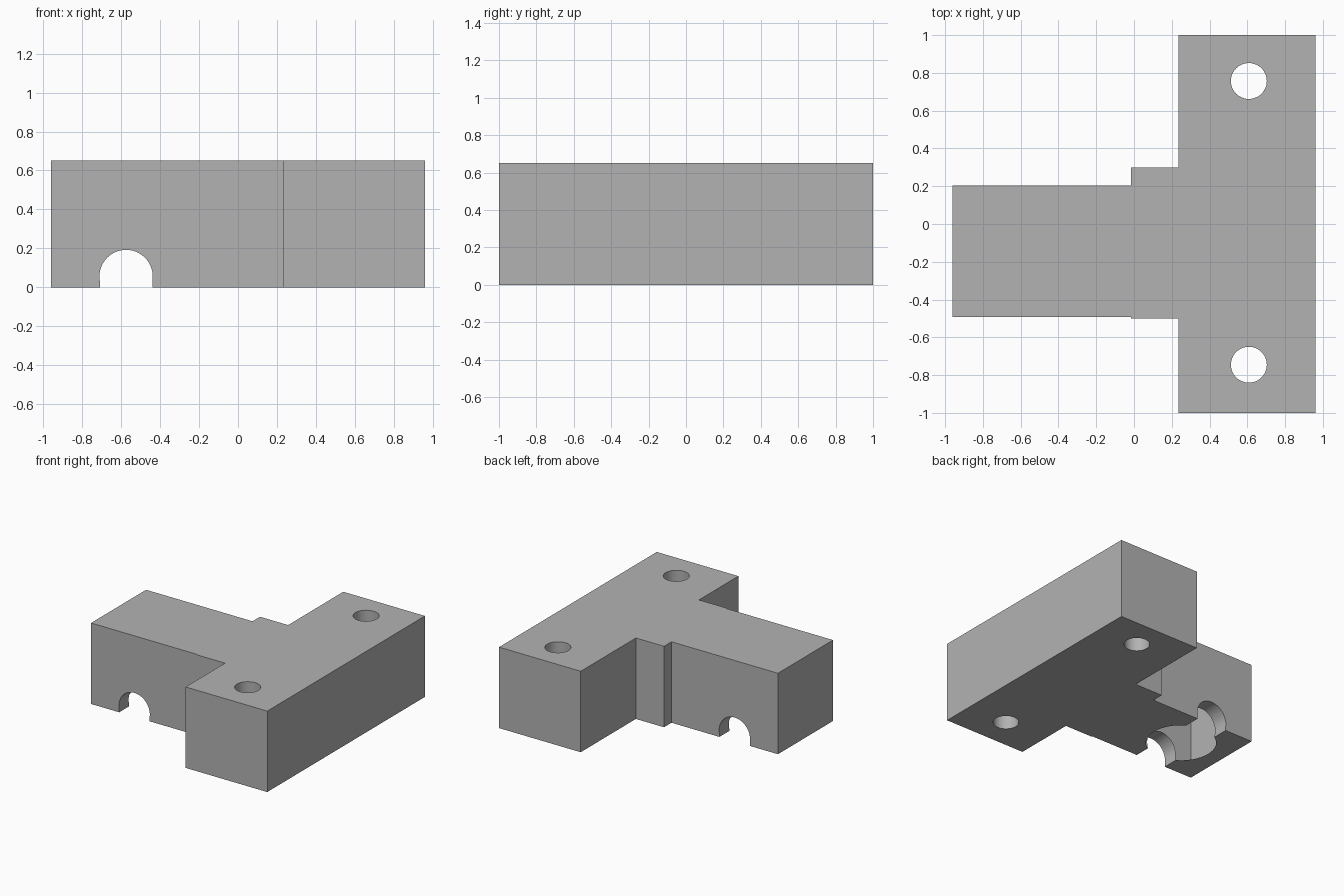
import bpy, bmesh
from math import cos, sin, pi, radians
from mathutils import Matrix

cube = bpy.data.objects.get("Cube")
if cube:
    bpy.data.objects.remove(cube, do_unlink=True)

HEIGHT = 0.65
JX, JY, JZ = -0.575, -0.145, 0.055   # centre of the channel junction

grey = bpy.data.materials.new("plain grey")
grey.use_nodes = True
grey.diffuse_color = (0.45, 0.45, 0.45, 1)
grey.node_tree.nodes["Principled BSDF"].inputs["Base Color"].default_value = (0.45, 0.45, 0.45, 1)


def add_object(name, bm):
    bmesh.ops.recalc_face_normals(bm, faces=bm.faces)
    mesh = bpy.data.meshes.new(name)
    bm.to_mesh(mesh)
    bm.free()
    mesh.materials.append(grey)
    obj = bpy.data.objects.new(name, mesh)
    bpy.context.collection.objects.link(obj)
    return obj


def prism(name, outline, z0, z1, matrix=Matrix()):
    """Extrude a flat outline from z0 to z1, then place it."""
    bm = bmesh.new()
    face = bm.faces.new([bm.verts.new((x, y, z0)) for x, y in outline])
    new = bmesh.ops.extrude_face_region(bm, geom=[face])["geom"]
    verts = [v for v in new if isinstance(v, bmesh.types.BMVert)]
    bmesh.ops.translate(bm, verts=verts, vec=(0, 0, z1 - z0))
    bm.transform(matrix)
    return add_object(name, bm)


# T-shaped block: crossbar, stepped shoulder and arm
block = prism("t_block", [
    (0.96, -1), (0.96, 1), (0.235, 1), (0.235, 0.3), (-0.015, 0.3),
    (-0.015, 0.205), (-0.96, 0.205), (-0.96, -0.493), (-0.015, -0.493),
    (-0.015, -0.5), (0.235, -0.5), (0.235, -1)], 0, HEIGHT)

cutters = []

# Bolt holes through the crossbar
circle = [(0.095 * cos(i * pi / 24), 0.095 * sin(i * pi / 24)) for i in range(48)]
for side, y in (("front", -0.745), ("back", 0.757)):
    cutters.append(prism(side + "_bolt_hole_cutter", circle, -0.1, HEIGHT + 0.1,
                         Matrix.Translation((0.608, y, 0))))

# Arched channels under the arm
arch = [(0.137 * cos(radians(a)), JZ + 0.137 * sin(radians(a))) for a in range(-10, 191, 5)]
arch += [(arch[-1][0], -0.1), (arch[0][0], -0.1)]
upright = Matrix.Rotation(pi / 2, 4, "X")
cutters.append(prism("cross_channel_cutter", arch, -1, 1, Matrix.Translation((JX, 0, 0)) @ upright))
cutters.append(prism("end_channel_cutter", arch, -0.6, 0,
                     Matrix.Translation((JX, JY, 0)) @ Matrix.Rotation(pi / 2, 4, "Z") @ upright))

# Round cavity where the channels meet
bm = bmesh.new()
bmesh.ops.create_uvsphere(bm, u_segments=48, v_segments=24, radius=0.265,
                          matrix=Matrix.Translation((JX, JY, JZ)))
cutters.append(add_object("cavity_cutter", bm))

# Cut everything out of the block
bpy.ops.object.select_all(action="DESELECT")
block.select_set(True)
bpy.context.view_layer.objects.active = block
for cutter in cutters:
    cutter.hide_render = True
    mod = block.modifiers.new(cutter.name, "BOOLEAN")
    mod.operation = "DIFFERENCE"
    mod.solver = "EXACT"
    mod.object = cutter
    bpy.ops.object.modifier_apply(modifier=mod.name)
for cutter in cutters:
    bpy.data.objects.remove(cutter, do_unlink=True)

bpy.ops.object.shade_smooth_by_angle(angle=radians(30))
